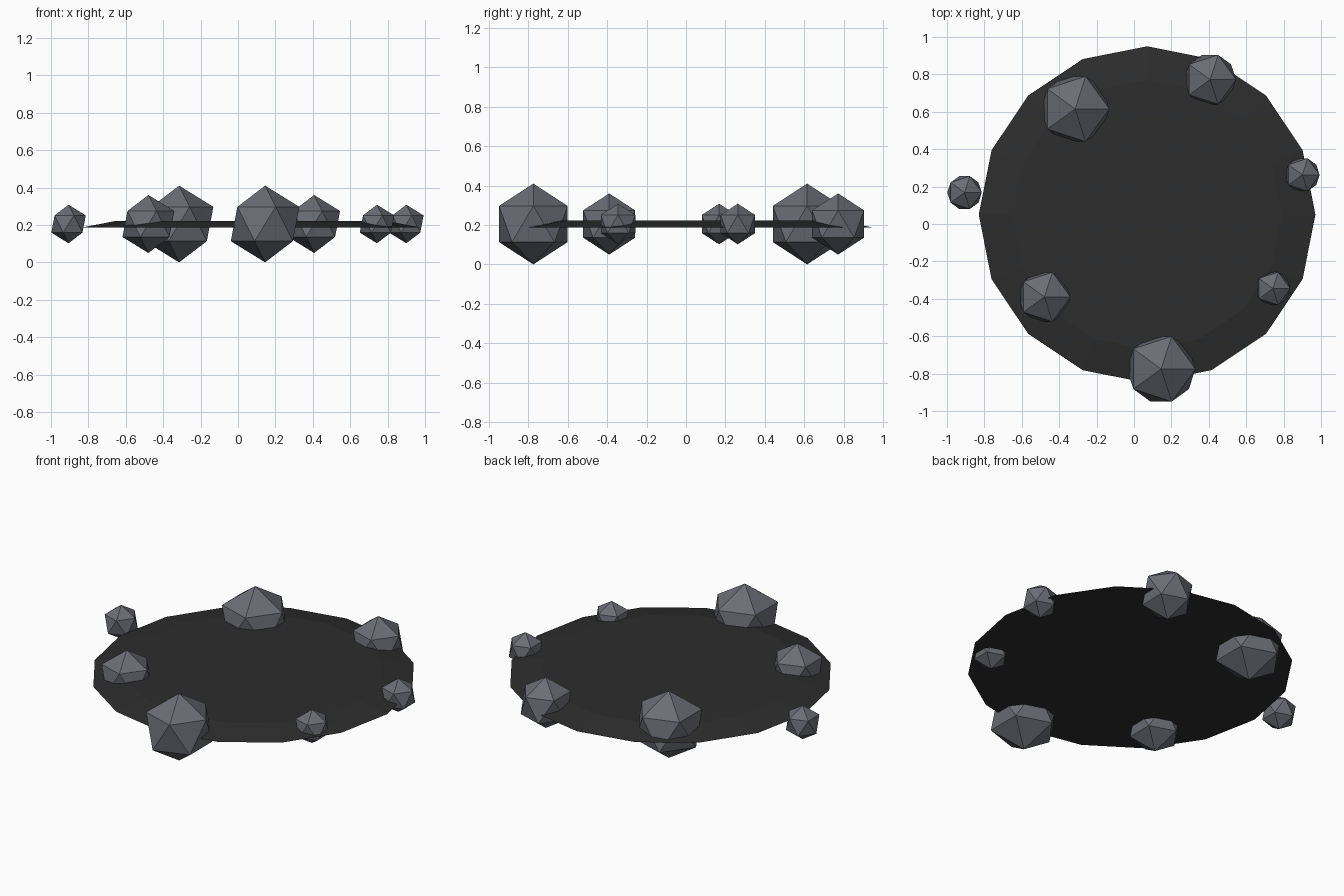
import bpy

if "Cube" in bpy.data.objects:
    bpy.data.objects.remove(bpy.data.objects["Cube"])


def material(name, rgb):
    m = bpy.data.materials.new(name)
    m.diffuse_color = (*rgb, 1.0)
    m.use_nodes = True
    m.node_tree.nodes["Principled BSDF"].inputs["Base Color"].default_value = m.diffuse_color
    return m


ash = material("charred ground", (0.026, 0.026, 0.026))
stone = material("grey stone", (0.147, 0.152, 0.180))

# Ground patch: low sixteen-sided mound with a flat top and sloping rim
bpy.ops.mesh.primitive_cone_add(vertices=16, radius1=0.90, radius2=0.72, depth=0.035,
                                location=(0.07, 0.05, 0.2045))
ground = bpy.context.object
ground.name = "ash_bed"
# Turn the sides so that a corner points along +x
assert len(ground.data.vertices) == 32
ground.data.materials.append(ash)

# Ring of faceted stones: x, y, radius
stones = [
    (0.145, -0.775, 0.205),
    (-0.315, 0.615, 0.205),
    (0.407, 0.772, 0.155),
    (-0.479, -0.39, 0.155),
    (0.743, -0.345, 0.103),
    (0.90, 0.263, 0.103),
    (-0.906, 0.168, 0.103),
]
for i, (x, y, r) in enumerate(stones, 1):
    bpy.ops.mesh.primitive_ico_sphere_add(subdivisions=1, radius=r, location=(x, y, 0.205))
    rock = bpy.context.object
    rock.name = f"stone_{i}"
    rock.data.materials.append(stone)
